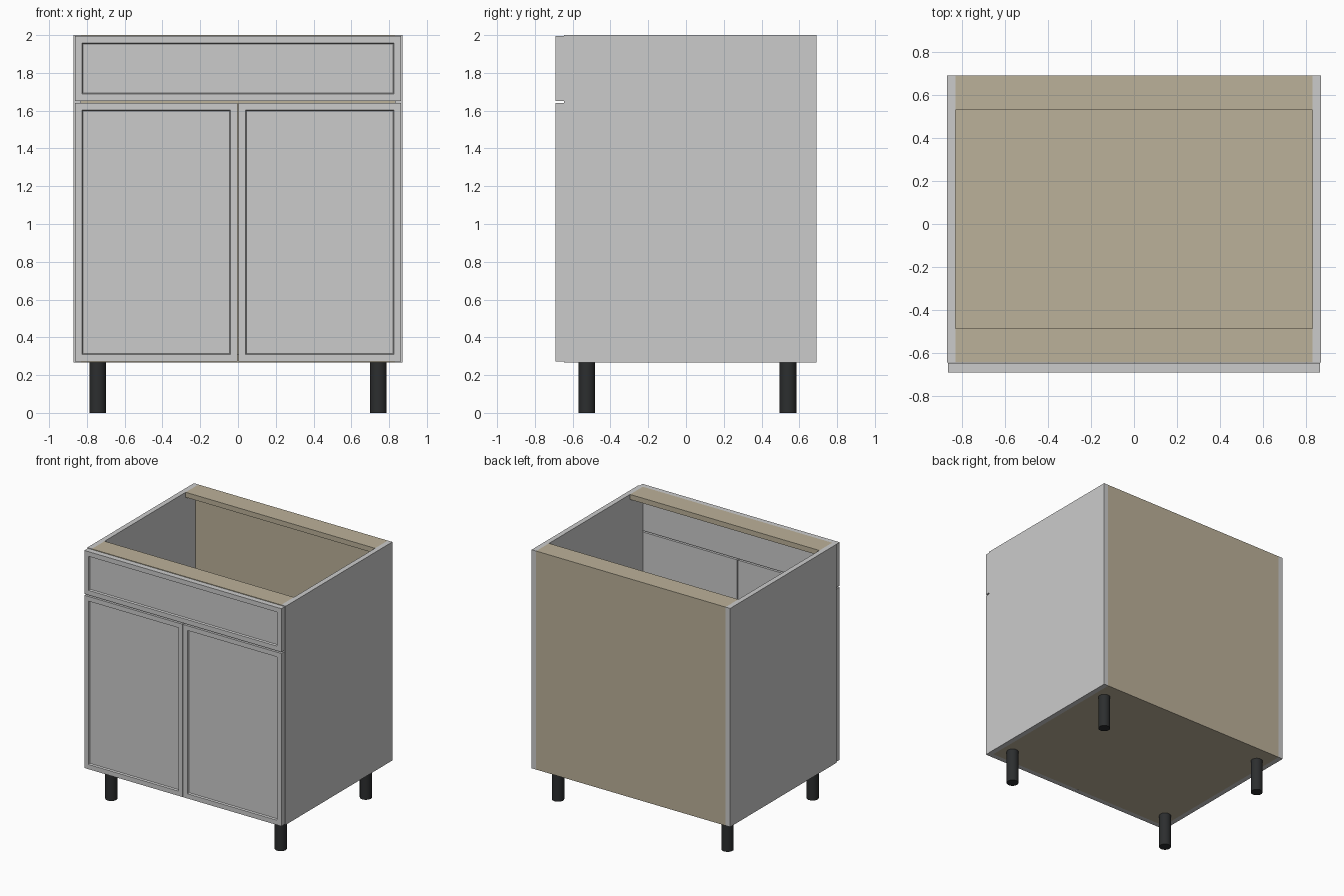
import bpy, bmesh

if "Cube" in bpy.data.objects:
    bpy.data.objects.remove(bpy.data.objects["Cube"])

def material(name, rgb):
    m = bpy.data.materials.new(name)
    m.diffuse_color = (*rgb, 1)
    m.use_nodes = True
    m.node_tree.nodes["Principled BSDF"].inputs["Base Color"].default_value = m.diffuse_color
    return m

WOOD = material("plywood", (0.50, 0.44, 0.32))
BLACK = material("black_plastic", (0.025, 0.027, 0.028))

def finish(name, bm, mat=None):
    me = bpy.data.meshes.new(name)
    bm.to_mesh(me)
    bm.free()
    ob = bpy.data.objects.new(name, me)
    bpy.context.collection.objects.link(ob)
    if mat:
        me.materials.append(mat)
    return ob

def box_bm(x, y, z):
    bm = bmesh.new()
    bmesh.ops.create_cube(bm, size=1)
    for v in bm.verts:
        v.co = [(a + b) / 2 + c * (b - a) for (a, b), c in zip((x, y, z), v.co)]
    return bm

def box(name, x, y, z, mat=None):
    return finish(name, box_bm(x, y, z), mat)

def shaker_front(name, x, z, frame=0.053):
    # slab whose front face has a recessed, bevel-edged centre panel
    bm = box_bm(x, (-0.69, -0.646), z)
    bm.normal_update()
    face = min(bm.faces, key=lambda f: f.calc_center_median().y)
    bmesh.ops.inset_region(bm, faces=[face], thickness=frame)
    bmesh.ops.inset_region(bm, faces=[face], thickness=0.007)
    for v in face.verts:
        v.co.y += 0.013
    return finish(name, bm)

BASE, TOP, T = 0.268, 2.0, 0.04
INNER = (-0.83, 0.83)

# carcass
for side, s in (("left", -1), ("right", 1)):
    box(f"{side}_side_panel", sorted((s * 0.83, s * 0.87)), (-0.645, 0.69), (BASE, TOP))
box("back_panel", INNER, (0.655, 0.69), (BASE, TOP), WOOD)
box("floor_panel", INNER, (-0.645, 0.655), (BASE, BASE + T), WOOD)
box("front_stretcher", INNER, (-0.645, -0.485), (TOP - T, TOP), WOOD)
box("back_stretcher", INNER, (0.53, 0.655), (TOP - T, TOP), WOOD)

# drawer front and doors
shaker_front("drawer_front", (-0.864, 0.864), (1.652, 1.996))
shaker_front("left_door", (-0.864, -0.003), (0.272, 1.641))
shaker_front("right_door", (0.003, 0.864), (0.272, 1.641))

# legs
for x, side in ((-0.743, "left"), (0.743, "right")):
    for y, end in ((-0.525, "front"), (0.54, "back")):
        bpy.ops.mesh.primitive_cylinder_add(vertices=32, radius=0.044, depth=BASE,
                                            location=(x, y, BASE / 2))
        leg = bpy.context.object
        leg.name = f"{end}_{side}_leg"
        leg.data.materials.append(BLACK)
        bpy.ops.object.shade_smooth_by_angle()
